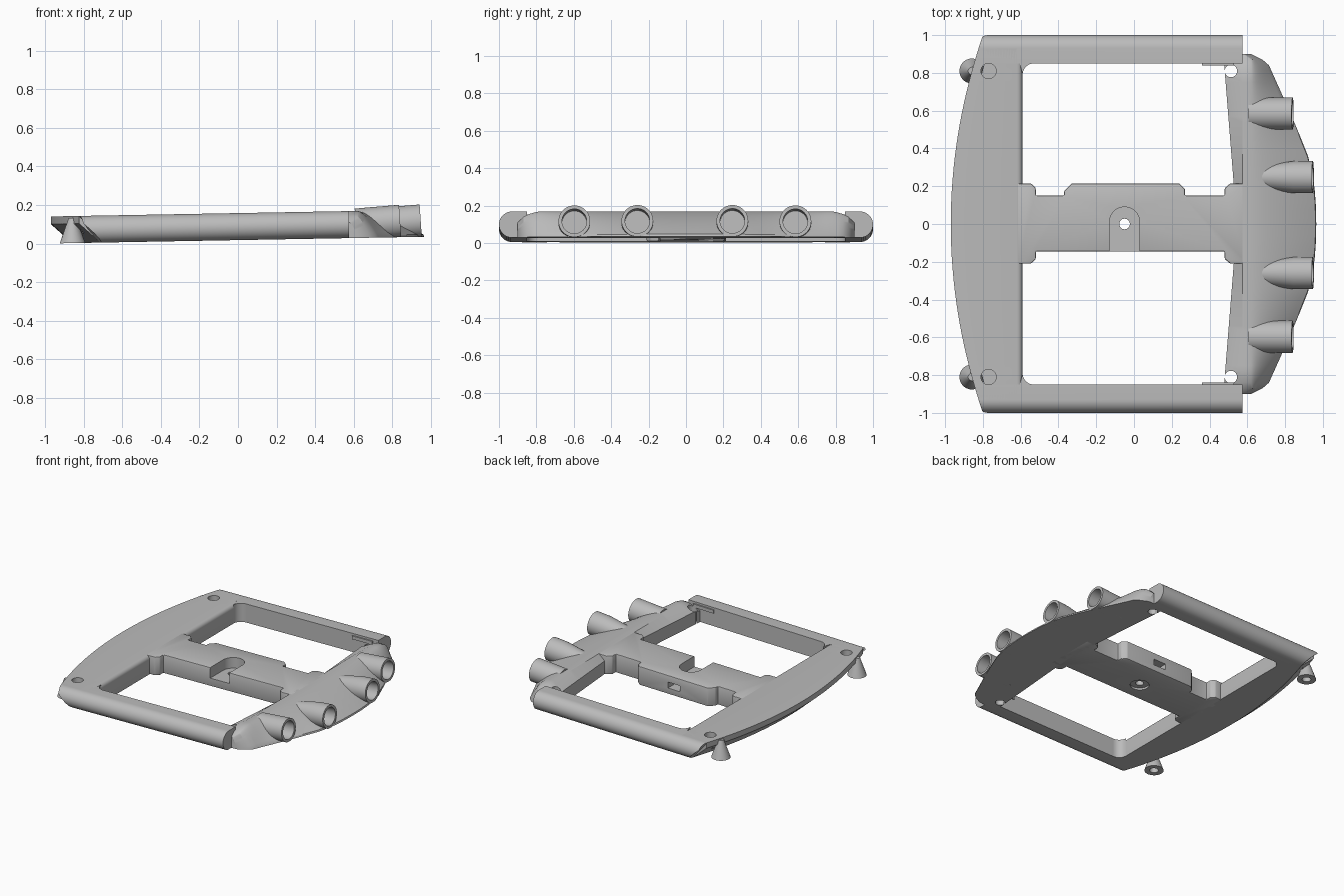
import bpy, bmesh
from math import sin, cos, pi
from mathutils import Vector, Matrix

if "Cube" in bpy.data.objects:
    bpy.data.objects.remove(bpy.data.objects["Cube"], do_unlink=True)

GREY = (0.5, 0.5, 0.5, 1)
mat = bpy.data.materials.new("plain_grey")
mat.use_nodes = True
mat.diffuse_color = GREY
mat.node_tree.nodes["Principled BSDF"].inputs["Base Color"].default_value = GREY

H = 0.14          # frame thickness
parts = []


def loft(name, rings, keep=True):
    """Skin a list of equal-length rings and cap both ends."""
    bm = bmesh.new()
    rows = [[bm.verts.new(p) for p in ring] for ring in rings]
    n = len(rows[0])
    for a, b in zip(rows, rows[1:]):
        for i in range(n):
            j = (i + 1) % n
            bm.faces.new((a[i], a[j], b[j], b[i]))
    bm.faces.new(rows[0][::-1])
    bm.faces.new(rows[-1])
    bmesh.ops.recalc_face_normals(bm, faces=bm.faces)
    me = bpy.data.meshes.new(name)
    bm.to_mesh(me)
    bm.free()
    me.materials.append(mat)
    ob = bpy.data.objects.new(name, me)
    bpy.context.scene.collection.objects.link(ob)
    if keep:
        parts.append(ob)
    return ob


def prism(name, outline, z0, z1, keep=True):
    return loft(name, [[(x, y, z) for x, y in outline] for z in (z0, z1)], keep)


def lathe(name, profile, origin, axis=(0, 0, 1), keep=True, n=40):
    """Profile of (distance along axis, radius) turned about the axis."""
    q = Vector(axis).to_track_quat('Z', 'Y')
    turn = [2 * pi * i / n for i in range(n)]
    return loft(name, [[Vector(origin) + q @ Vector((r * cos(t), r * sin(t), s))
                        for t in turn] for s, r in profile], keep)


def bake(ob):
    dg = bpy.context.evaluated_depsgraph_get()
    me = bpy.data.meshes.new_from_object(ob.evaluated_get(dg))
    ob.modifiers.clear()
    ob.data = me


def cut(ob, cutters):
    for c in cutters:
        c.hide_render = True
        m = ob.modifiers.new("cut", 'BOOLEAN')
        m.operation, m.solver, m.object = 'DIFFERENCE', 'EXACT', c
    bake(ob)
    for c in cutters:
        bpy.data.objects.remove(c, do_unlink=True)


def arc(cx, cy, r, a0, a1, n=12):
    return [(cx + r * cos(a0 + (a1 - a0) * i / n),
             cy + r * sin(a0 + (a1 - a0) * i / n)) for i in range(n + 1)]


def interp(table, v):
    for (a, p), (b, q) in zip(table, table[1:]):
        if v <= b:
            return p + (q - p) * (v - a) / (b - a)
    return table[-1][1]


def bow(y, z):
    """Bowed outer edge with an undercut below."""
    return -0.97 + 0.17 * y * y + 1.1 * max(0, 0.1 - z)


# Bowed bar with undercut outer edge and rounded inner edge
inner = arc(-0.62, H - 0.03, 0.03, 0, pi / 2, 5)
rings = []
for i in range(33):
    y = -0.93 + 1.86 * i / 32
    sec = [(bow(y, z), z) for z in (H, 0.1, 0)] + [(-0.59, 0)] + inner
    rings.append([(x, y, z) for x, z in sec])
bowed_bar = loft("bowed_bar", rings)
cut(bowed_bar, [lathe("hole", [(0.05, 0.04), (0.2, 0.04)], (-0.77, s * 0.81, 0), keep=False)
                for s in (-1, 1)])

# Side rails, rounded outside, with rounded inner corners and cone feet
for s, side in ((1, "back"), (-1, "front")):
    sec = [(0.85, 0), (0.85, 0.1), (0.85, H)] + arc(0.93, H / 2, H / 2, pi / 2, -pi / 2, 20)
    loft(side + "_rail", [[(bow(y, z), s * y, z) for y, z in sec],
                          [(0.575, s * y, z) for y, z in sec]])
    corner = [(-0.61, 0.87)] + arc(-0.53, 0.79, 0.06, pi, pi / 2, 8) + [(-0.53, 0.87)]
    prism(side + "_corner_fillet", [(x, s * y) for x, y in corner], 0, H)
    lathe(side + "_foot", [(0.04, 0.03), (0, 0.03), (0, 0.066), (0.13, 0.02)],
          (-0.858, s * 0.81, 0))
    ledge = [(0.36, 0.84), (0.53, 0.84), (0.53, 0.86), (0.36, 0.86)]
    prism(side + "_ledge", [(x, s * y) for x, y in ledge], 0.1, 0.125)

# Sloping wing opposite the bowed bar
EDGE = [(0, .965), (.1, .963), (.2, .955), (.35, .925), (.5, .865),
        (.65, .80), (.85, .71), (.89, .65), (.9, .62)]
TOP = [(0, H), (.78, H), (.83, .13), (.87, .11), (.9, .08)]
rings = []
for i in range(61):
    y = -0.9 + 1.8 * i / 60
    out, top = interp(EDGE, abs(y)), interp(TOP, abs(y))
    x_in = 0.545 - 0.08 * abs(y)
    x0 = min(0.62, out - 0.04)
    sec = [(x_in, 0), (out, 0)]
    for k in range(10, -1, -1):
        t = k / 10
        sec.append((x0 + (out - 0.004 - x0) * t, 0.012 + (top - 0.012) * (1 - t ** 1.5)))
    sec += [(0.575, top), (x_in, top * 0.7)]
    rings.append([(x, y, z) for x, z in sec])
wing = loft("wing", rings)

# Four open tubes on the wing, the middle pair longer and tapering backwards
AXIS = Vector((1, 0, 0.067)).normalized()
cutters = [lathe("hole", [(-0.1, 0.033), (0.3, 0.033)], (0.513, s * 0.81, 0), keep=False)
           for s in (-1, 1)]
for y, x, back in ((0.585, 0.84, [(-0.23, 0.085)]), (-0.597, 0.84, [(-0.23, 0.085)]),
                   (0.248, 0.947, [(-0.1, 0.085), (-0.35, 0.055)]),
                   (-0.26, 0.947, [(-0.1, 0.085), (-0.35, 0.055)])):
    origin = (x, y, 0.083)
    bore = [(-0.12, 0.066), (0, 0.066), (0, 0.085)]
    tube = lathe("tube", bore + back, origin, AXIS)
    for v in tube.data.vertices:
        v.co.z = max(v.co.z, 0)
    cutters.append(lathe("bore", [(-0.125, 0.07), (0.08, 0.07)], origin, AXIS, False))
cut(wing, cutters)

# Cross bar with flared ends and a wider middle pad
upper = [(-.62, .215), (-.545, .215), (-.52, .19), (-.52, .15), (-.37, .15), (-.37, .175),
         (-.33, .215), (.24, .215), (.27, .185), (.27, .15), (.48, .15), (.48, .19),
         (.51, .215), (.6, .215)]
lower = [(.6, -.21), (.51, -.21), (.48, -.185), (.48, -.145), (-.52, -.145),
         (-.52, -.185), (-.545, -.21), (-.62, -.21)]
cross_bar = prism("cross_bar", upper + lower, 0, H)
bevel = cross_bar.modifiers.new("soft_edges", 'BEVEL')
bevel.width, bevel.segments = 0.007, 2
bake(cross_bar)
slot = [(-0.13, -0.2), (0.03, -0.2)] + arc(-0.05, 0.01, 0.08, 0, pi, 20)
window = [(-0.1, 0.12), (0, 0.12), (0, 0.3), (-0.1, 0.3)]
cut(cross_bar, [prism("slot", slot, 0.06, 0.3, False),
                prism("window", window, 0.045, 0.09, False),
                lathe("screw_hole", [(-0.1, 0.028), (0.1, 0.028)], (-0.05, 0, 0), keep=False),
                lathe("recess", [(-0.1, 0.065), (0.015, 0.065)], (-0.05, 0, 0), keep=False)])

# Slight overall rise towards the tubes, then smooth shading
rise = Matrix(((1, 0, 0, 0), (0, 1, 0, 0), (0.018, 0, 1, 0.018), (0, 0, 0, 1)))
bpy.ops.object.select_all(action='DESELECT')
for ob in parts:
    ob.data.transform(rise)
    ob.select_set(True)
bpy.context.view_layer.objects.active = parts[0]
bpy.ops.object.shade_smooth_by_angle(angle=0.5)
